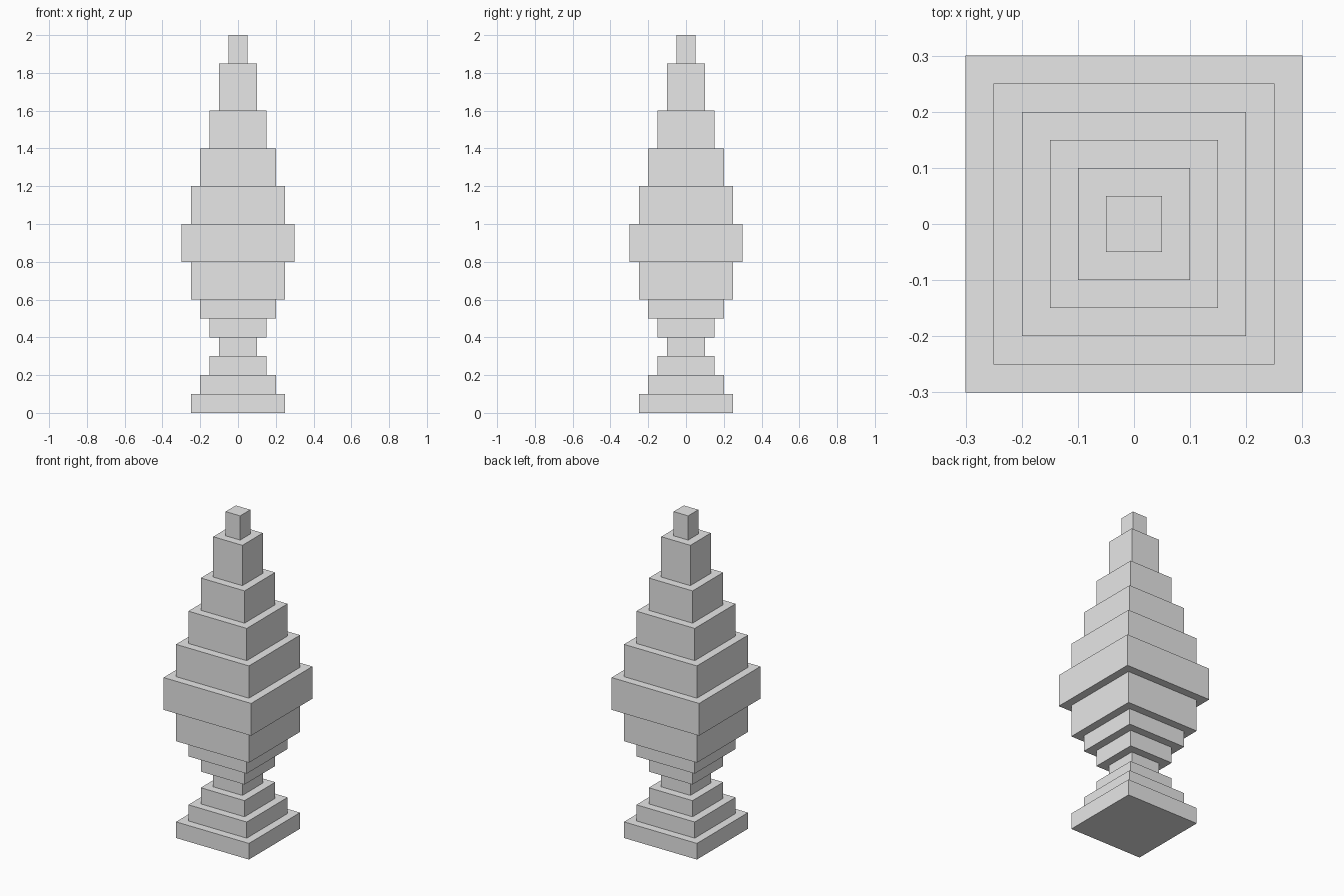
import bpy
import bmesh
from mathutils import Matrix

cube = bpy.data.objects.get("Cube")
if cube:
    bpy.data.objects.remove(cube, do_unlink=True)

# Plain grey material
grey = bpy.data.materials.new("light_grey")
grey.use_nodes = True
colour = (0.8, 0.8, 0.8, 1.0)
grey.diffuse_color = colour
grey.node_tree.nodes["Principled BSDF"].inputs["Base Color"].default_value = colour


def add_tier(name, width, bottom, height):
    """Square block resting at the given height."""
    mesh = bpy.data.meshes.new(name)
    bm = bmesh.new()
    place = Matrix.Translation((0, 0, bottom + height / 2)) @ Matrix.Diagonal((width, width, height, 1))
    bmesh.ops.create_cube(bm, size=1, matrix=place)
    bm.to_mesh(mesh)
    bm.free()
    mesh.materials.append(grey)
    obj = bpy.data.objects.new(name, mesh)
    bpy.context.collection.objects.link(obj)


# Stacked tiers from the ground up: name, width, height
tiers = [
    ("base", 0.5, 0.1),
    ("base_step", 0.4, 0.1),
    ("base_neck", 0.3, 0.1),
    ("waist", 0.2, 0.1),
    ("lower_flare", 0.3, 0.1),
    ("middle_flare", 0.4, 0.1),
    ("upper_flare", 0.5, 0.2),
    ("widest_tier", 0.6, 0.2),
    ("shoulder", 0.5, 0.2),
    ("lower_taper", 0.4, 0.2),
    ("middle_taper", 0.3, 0.2),
    ("upper_taper", 0.2, 0.25),
    ("tip", 0.1, 0.15),
]

z = 0.0
for name, width, height in tiers:
    add_tier(name, width, z, height)
    z += height
